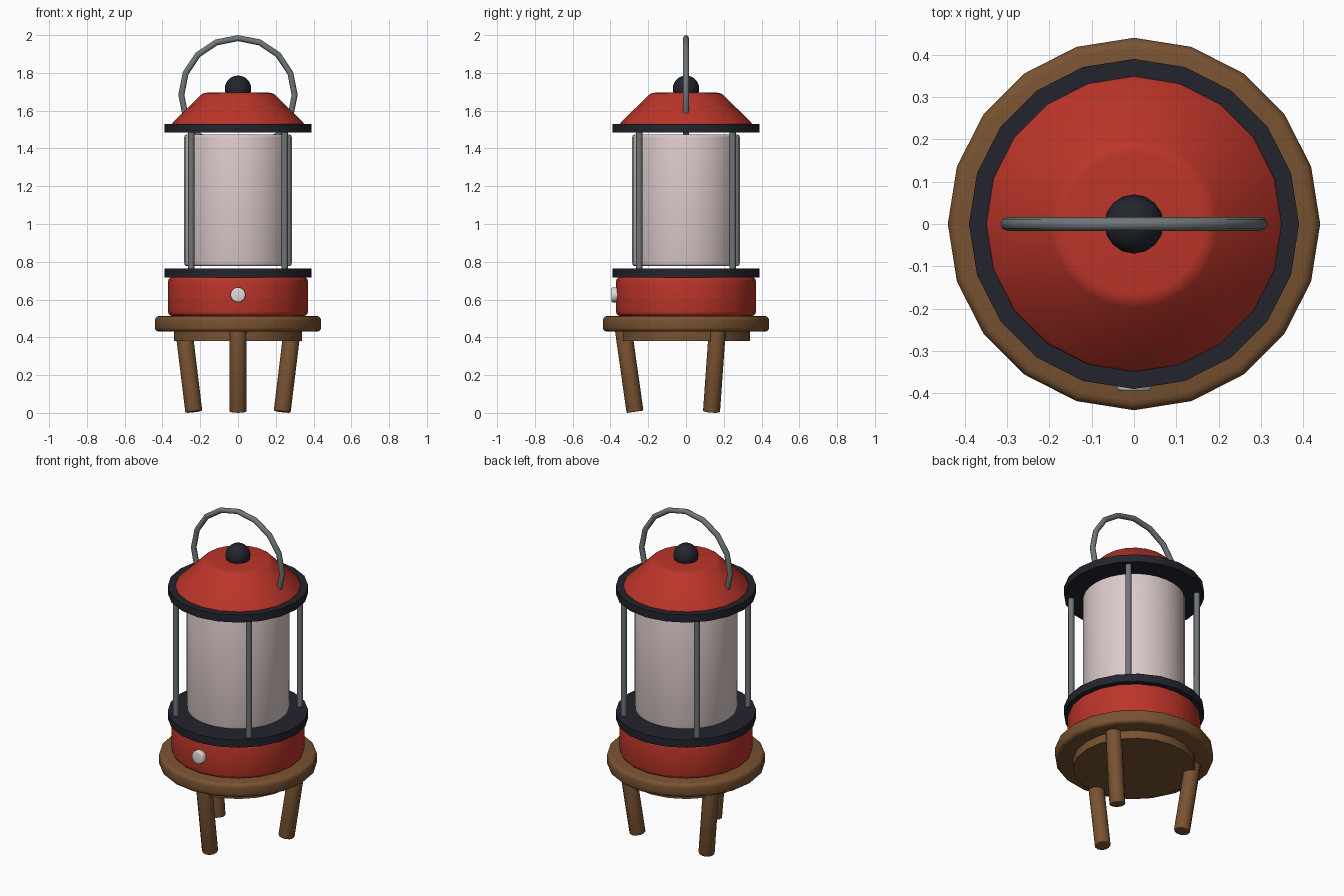
import bpy
import bmesh
from math import radians, sin, cos
from mathutils import Matrix, Vector

if "Cube" in bpy.data.objects:
    bpy.data.objects.remove(bpy.data.objects["Cube"], do_unlink=True)

SIDES = 20


def material(name, rgb):
    mat = bpy.data.materials.new(name)
    mat.use_nodes = True
    color = (*rgb, 1)
    mat.diffuse_color = color
    bsdf = next(n for n in mat.node_tree.nodes if n.type == 'BSDF_PRINCIPLED')
    bsdf.inputs["Base Color"].default_value = color
    bsdf.inputs["Roughness"].default_value = 0.6
    return mat


RED = material("red paint", (0.5, 0.035, 0.022))
WOOD = material("brown wood", (0.19, 0.085, 0.031))
BLACK = material("dark trim", (0.017, 0.018, 0.027))
STEEL = material("grey steel", (0.16, 0.18, 0.19))
GLASS = material("frosted glass", (0.72, 0.59, 0.59))
PALE = material("pale button", (0.75, 0.7, 0.68))


def finish(obj, name, mat, angle=40):
    obj.name = name
    obj.data.name = name
    obj.data.materials.append(mat)
    bpy.ops.object.select_all(action='DESELECT')
    obj.select_set(True)
    bpy.context.view_layer.objects.active = obj
    bpy.ops.object.shade_smooth_by_angle(angle=radians(angle))
    return obj


def drum(name, mat, start, end, r1, r2=None, sides=SIDES, bevel=0, angle=40):
    """Cylinder or cone frustum between two points, with rounded rims."""
    start, end = Vector(start), Vector(end)
    axis = end - start
    bm = bmesh.new()
    bmesh.ops.create_cone(bm, cap_ends=True, segments=sides, radius1=r1,
                          radius2=r1 if r2 is None else r2, depth=axis.length)
    if bevel:
        rims = [e for e in bm.edges if abs(e.verts[0].co.z - e.verts[1].co.z) < 1e-5]
        bmesh.ops.bevel(bm, geom=rims, offset=bevel, segments=3, profile=0.5,
                        affect='EDGES')
    turn = axis.to_track_quat('Z', 'Y').to_matrix().to_4x4()
    if abs(axis.x) + abs(axis.y) < 1e-6:
        turn = Matrix.Identity(4)
    bm.transform(Matrix.Translation((start + end) / 2) @ turn)
    mesh = bpy.data.meshes.new(name)
    bm.to_mesh(mesh)
    bm.free()
    obj = bpy.data.objects.new(name, mesh)
    bpy.context.collection.objects.link(obj)
    return finish(obj, name, mat, angle)


def upright(name, mat, z1, z2, r1, r2=None, **kw):
    return drum(name, mat, (0, 0, z1), (0, 0, z2), r1, r2, **kw)


def polar(radius, degrees, z):
    a = radians(degrees)
    return radius * cos(a), radius * sin(a), z


# Stool
upright("stool_seat", WOOD, 0.43, 0.513, 0.44, bevel=0.022)
upright("stool_apron", WOOD, 0.38, 0.432, 0.34)
for label, turn in (("front", -90), ("back_left", 30), ("back_right", 150)):
    drum(label + "_stool_leg", WOOD, polar(0.27, turn, 0.006),
         polar(0.332, turn, 0.445), 0.045, sides=12, bevel=0.005)

# Lantern base with its button
upright("lantern_base", RED, 0.513, 0.72, 0.37, bevel=0.022)
drum("base_button", PALE, (0, -0.34, 0.625), (0, -0.395, 0.625), 0.04,
     sides=16, bevel=0.008)

# Trim plates, glass and guard rods
upright("lower_trim", BLACK, 0.717, 0.765, 0.39)
upright("upper_trim", BLACK, 1.484, 1.53, 0.39)
upright("glass_cylinder", GLASS, 0.777, 1.474, 0.285, sides=32, bevel=0.015)
for label, turn in (("front_left", -45), ("back_left", 45),
                    ("back_right", 135), ("front_right", -135)):
    drum(label + "_guard_rod", STEEL, polar(0.35, turn, 0.75),
         polar(0.35, turn, 1.5), 0.017, sides=8, angle=50)

# Roof and knob
upright("roof", RED, 1.525, 1.695, 0.358, 0.185, bevel=0.018, angle=55)
bpy.ops.mesh.primitive_uv_sphere_add(segments=16, ring_count=12, radius=0.07,
                                     location=(0, 0, 1.716))
finish(bpy.context.object, "roof_knob", BLACK)

# Carrying hoop, passing through the roof
bpy.ops.mesh.primitive_torus_add(major_segments=16, minor_segments=8,
                                 major_radius=0.3, minor_radius=0.016,
                                 location=(0, 0, 1.684),
                                 rotation=(radians(90), 0, 0))
finish(bpy.context.object, "carrying_hoop", STEEL, 50)
